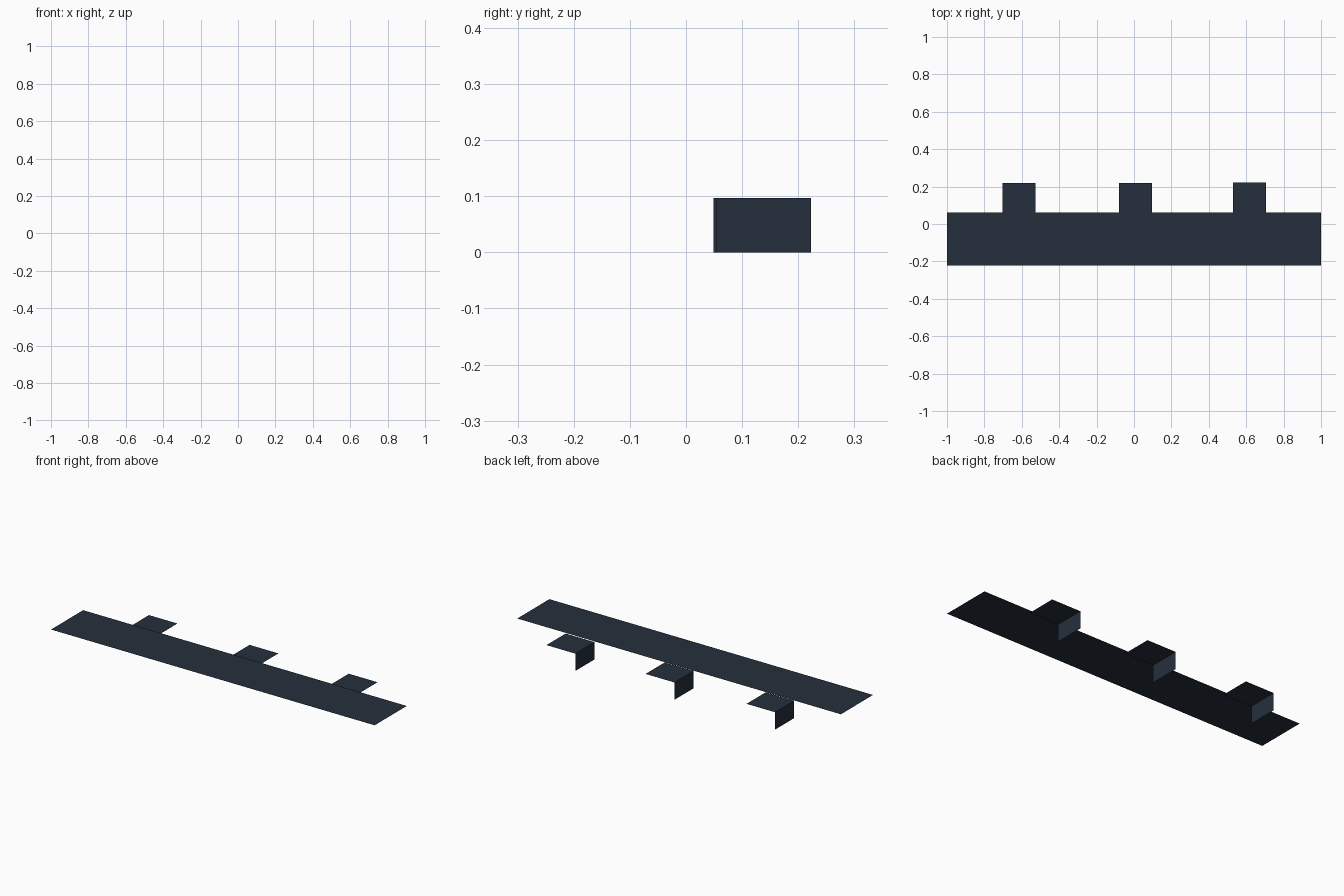
import bpy
import bmesh

if "Cube" in bpy.data.objects:
    bpy.data.objects.remove(bpy.data.objects["Cube"])

slate = bpy.data.materials.new("dark slate blue")
slate.diffuse_color = (0.018, 0.028, 0.046, 1)
slate.use_nodes = True
slate.node_tree.nodes["Principled BSDF"].inputs["Base Color"].default_value = slate.diffuse_color


def sheet(name, profile, y0, y1):
    """Sweep an open (x, z) profile along y into a thin folded sheet."""
    bm = bmesh.new()
    rows = [[bm.verts.new((x, y, z)) for x, z in profile] for y in (y0, y1)]
    for i in range(len(profile) - 1):
        bm.faces.new((rows[0][i], rows[0][i + 1], rows[1][i + 1], rows[1][i]))
    mesh = bpy.data.meshes.new(name)
    bm.to_mesh(mesh)
    bm.free()
    mesh.materials.append(slate)
    obj = bpy.data.objects.new(name, mesh)
    bpy.context.collection.objects.link(obj)
    return obj


# Long flat panel, a single sheet
sheet("long_panel", [(-1, 0.105), (1, 0.105)], -0.222, 0.061)

# Three L-shaped tabs behind it: left wall folded into a top plate
tabs = [(-0.703, -0.527, 0.049), (-0.081, 0.097, 0.049), (0.528, 0.706, 0.054)]
for i, (x0, x1, y0) in enumerate(tabs):
    sheet(f"tab_{i + 1}", [(x0, 0), (x0, 0.097), (x1, 0.097)], y0, y0 + 0.169)
